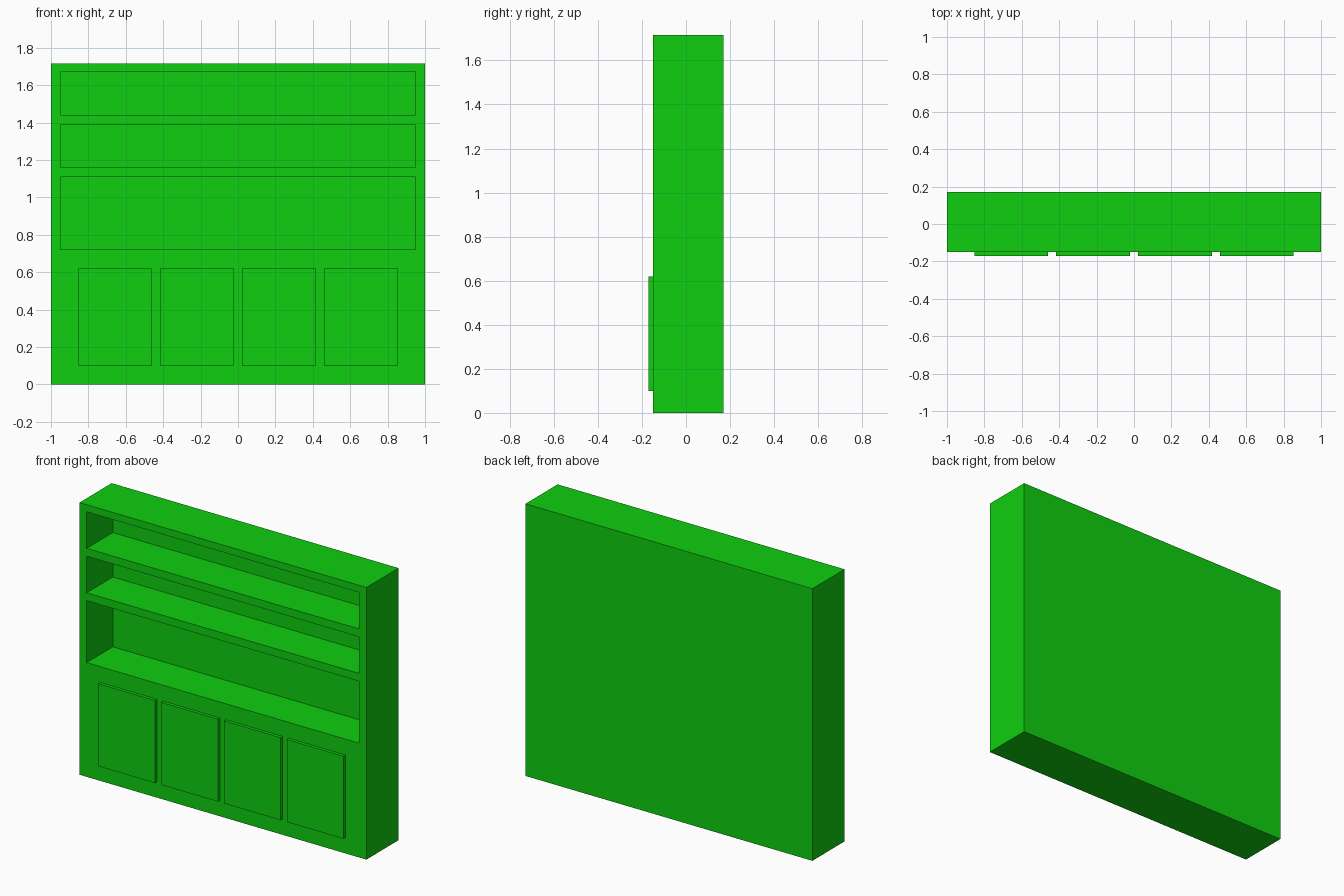
import bpy

cube = bpy.data.objects.get("Cube")
if cube:
    bpy.data.objects.remove(cube, do_unlink=True)

green = bpy.data.materials.new("bright green")
green.use_nodes = True
colour = (0.005, 0.62, 0.005, 1)
green.diffuse_color = colour
bsdf = next(n for n in green.node_tree.nodes if n.type == 'BSDF_PRINCIPLED')
bsdf.inputs["Base Color"].default_value = colour


def box(name, x, y, z):
    """Box spanning the given (low, high) ranges."""
    spans = (x, y, z)
    bpy.ops.mesh.primitive_cube_add(size=1, location=[(a + b) / 2 for a, b in spans])
    ob = bpy.context.object
    ob.name = ob.data.name = name
    ob.scale = [b - a for a, b in spans]
    bpy.ops.object.transform_apply(location=False, rotation=False, scale=True)
    ob.data.materials.append(green)
    return ob


FRONT, BACK, HEIGHT = -0.15, 0.17, 1.715

# Cabinet body
body = box("cabinet_body", (-1, 1), (FRONT, BACK), (0, HEIGHT))

# Shelf openings: a tall one above the cupboards, two shallower ones above it
for low, high in ((0.72, 1.11), (1.16, 1.39), (1.44, 1.67)):
    cutter = box("shelf_cutter", (-0.95, 0.95), (FRONT - 0.1, 0.11), (low, high))
    cutter.hide_render = True
    mod = body.modifiers.new("shelf_opening", 'BOOLEAN')
    mod.operation = 'DIFFERENCE'
    mod.solver = 'EXACT'
    mod.object = cutter
    bpy.context.view_layer.objects.active = body
    bpy.ops.object.modifier_apply(modifier=mod.name)
    bpy.data.objects.remove(cutter, do_unlink=True)

# Cupboard doors standing proud of the front
WIDTH, PITCH = 0.394, 0.438
for i in range(4):
    centre = (i - 1.5) * PITCH
    box(f"cupboard_door_{i + 1}", (centre - WIDTH / 2, centre + WIDTH / 2),
        (FRONT - 0.02, FRONT), (0.10, 0.62))
